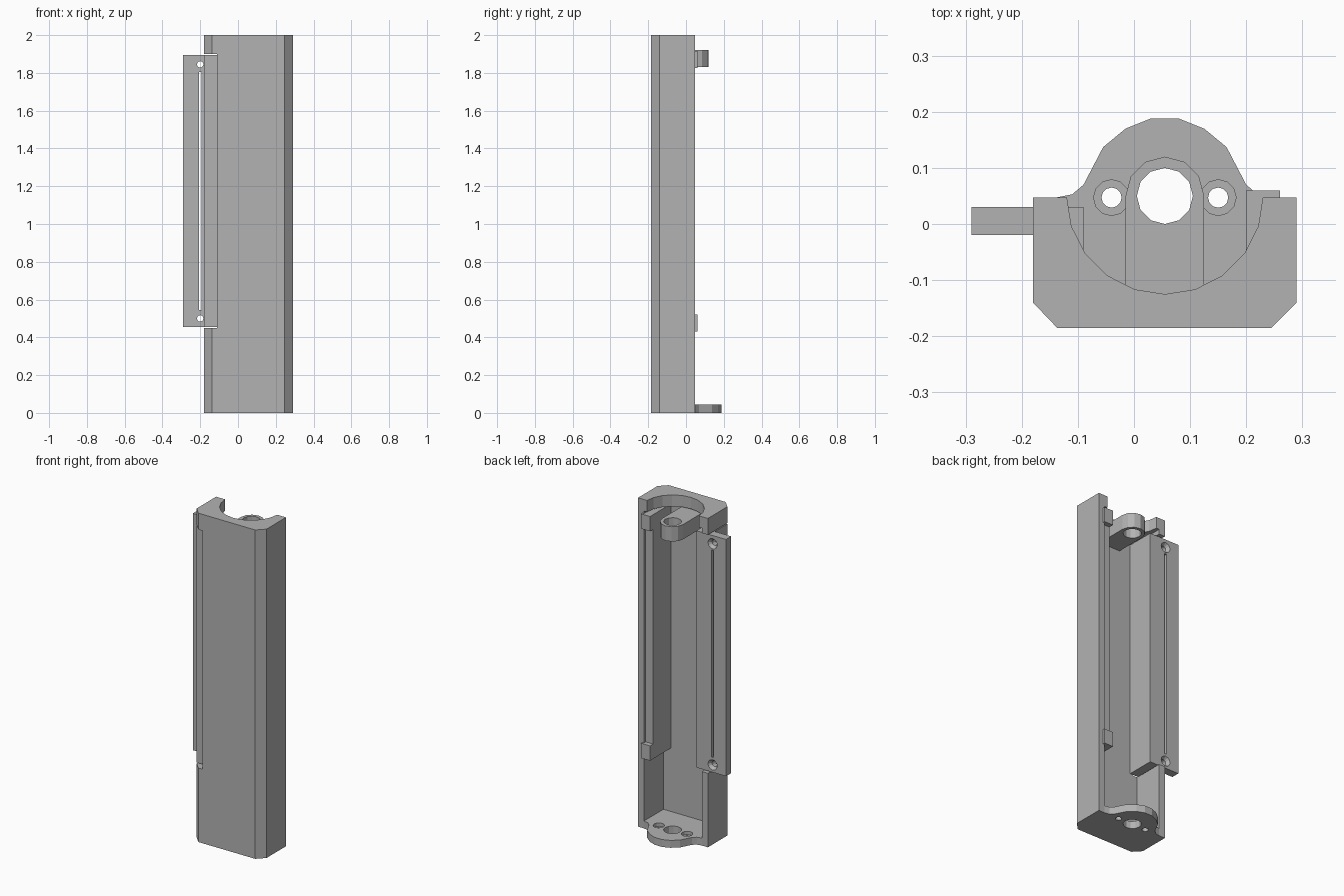
import bpy, bmesh, math
from mathutils import Matrix, Vector

cube = bpy.data.objects.get("Cube")
if cube:
    bpy.data.objects.remove(cube, do_unlink=True)

grey = bpy.data.materials.new("plain grey")
grey.use_nodes = True
COLOUR = (0.45, 0.45, 0.45, 1)
grey.diffuse_color = COLOUR
grey.node_tree.nodes["Principled BSDF"].inputs["Base Color"].default_value = COLOUR

CX, CY = 0.055, 0.05   # axis of the central bore


def finish(name, bm):
    bmesh.ops.recalc_face_normals(bm, faces=bm.faces)
    mesh = bpy.data.meshes.new(name)
    bm.to_mesh(mesh)
    bm.free()
    mesh.materials.append(grey)
    obj = bpy.data.objects.new(name, mesh)
    bpy.context.collection.objects.link(obj)
    return obj


def prism(name, outline, z0, z1):
    """Extrude a plan outline from z0 up to z1."""
    bm = bmesh.new()
    face = bm.faces.new([bm.verts.new((x, y, z0)) for x, y in outline])
    ext = bmesh.ops.extrude_face_region(bm, geom=[face])
    top = [v for v in ext["geom"] if isinstance(v, bmesh.types.BMVert)]
    bmesh.ops.translate(bm, verts=top, vec=(0, 0, z1 - z0))
    return finish(name, bm)


def box(name, x0, x1, y0, y1, z0, z1):
    return prism(name, [(x0, y0), (x1, y0), (x1, y1), (x0, y1)], z0, z1)


def rod(name, centre, r0, r1, depth, sides, axis="Z"):
    bm = bmesh.new()
    turn = Matrix.Rotation(-math.pi / 2, 4, "X") if axis == "Y" else Matrix()
    bmesh.ops.create_cone(bm, cap_ends=True, segments=sides, radius1=r0, radius2=r1,
                          depth=depth, matrix=Matrix.Translation(Vector(centre)) @ turn)
    return finish(name, bm)


def combine(obj, other, operation="DIFFERENCE", keep=False):
    mod = obj.modifiers.new("cut", "BOOLEAN")
    mod.operation, mod.solver, mod.object = operation, "EXACT", other
    bpy.context.view_layer.objects.active = obj
    bpy.ops.object.modifier_apply(modifier=mod.name)
    if not keep:
        bpy.data.objects.remove(other, do_unlink=True)


# Housing: chamfered block, hollowed from the back
housing = prism("housing", [(-0.18, 0.047), (-0.18, -0.14), (-0.137, -0.185), (0.245, -0.185),
                            (0.29, -0.14), (0.29, 0.047)], 0, 2)
combine(housing, box("hollow", -0.14, 0.25, -0.14, 0.2, 0.045, 1.93))
combine(housing, rod("top_bore", (CX, CY, 2), 0.175, 0.175, 0.3, 20))
combine(housing, box("side_opening", -0.3, -0.11, -0.3, 0.2, 0.45, 1.9))

# Rounded base lip, mirrored about the bore axis
half = [(0.195, 0.0), (0.195, 0.047), (0.165, 0.053), (0.145, 0.07),
        (0.11, 0.137), (0.07, 0.17), (0.025, 0.188)]
lip = [(CX + x, y) for x, y in half] + [(CX - x, y) for x, y in reversed(half)]
combine(housing, prism("base_lip", lip, 0, 0.045), "UNION")

# Base holes: one central, two counterbored
combine(housing, rod("centre_hole", (CX, CY, 0), 0.05, 0.05, 0.3, 12))
for side in (-1, 1):
    x = CX + side * 0.095
    combine(housing, rod("screw_hole", (x, 0.047, 0), 0.018, 0.018, 0.3, 12))
    combine(housing, rod("screw_recess", (x, 0.047, 0.05), 0.032, 0.032, 0.05, 12))

# Right side insert: deep block with a slotted mounting flange
block = box("right_insert", -0.18, -0.09, -0.14, 0.03, 0.455, 1.895)
combine(block, box("flange", -0.29, -0.15, -0.02, 0.03, 0.455, 1.895), "UNION")
combine(block, box("slot", -0.207, -0.193, -0.1, 0.1, 0.545, 1.805))
for z in (0.5, 1.845):
    combine(block, rod("flange_hole", (-0.2, 0, z), 0.017, 0.017, 0.2, 12, "Y"))
    combine(block, rod("flange_countersink", (-0.2, 0.021, z), 0.017, 0.032, 0.02, 12, "Y"))

# Left side insert with two hooked tabs over the housing wall
box("left_insert", 0.2, 0.25, -0.14, 0.03, 0.43, 1.915)
for i, z in enumerate((0.43, 1.825)):
    tab = box("left_tab_%d" % (i + 1), 0.2, 0.21, 0.03, 0.06, z, z + 0.09)
    combine(tab, box("tab_hook", 0.2, 0.25, 0.03, 0.06, z, z + 0.09), "UNION")
    combine(tab, box("tab_end", 0.24, 0.26, 0.047, 0.06, z, z + 0.09), "UNION")

# Upper bearing arm reaching from the front wall
arch = [(CX + 0.07 * math.cos(a), CY + 0.07 * math.sin(a))
        for a in (math.pi * i / 6 for i in range(7))]
arm = prism("bearing_arm", [(CX - 0.07, -0.14), (CX + 0.07, -0.14)] + arch, 1.83, 1.92)
combine(arm, rod("arm_hole", (CX, CY, 1.87), 0.05, 0.05, 0.3, 12))
